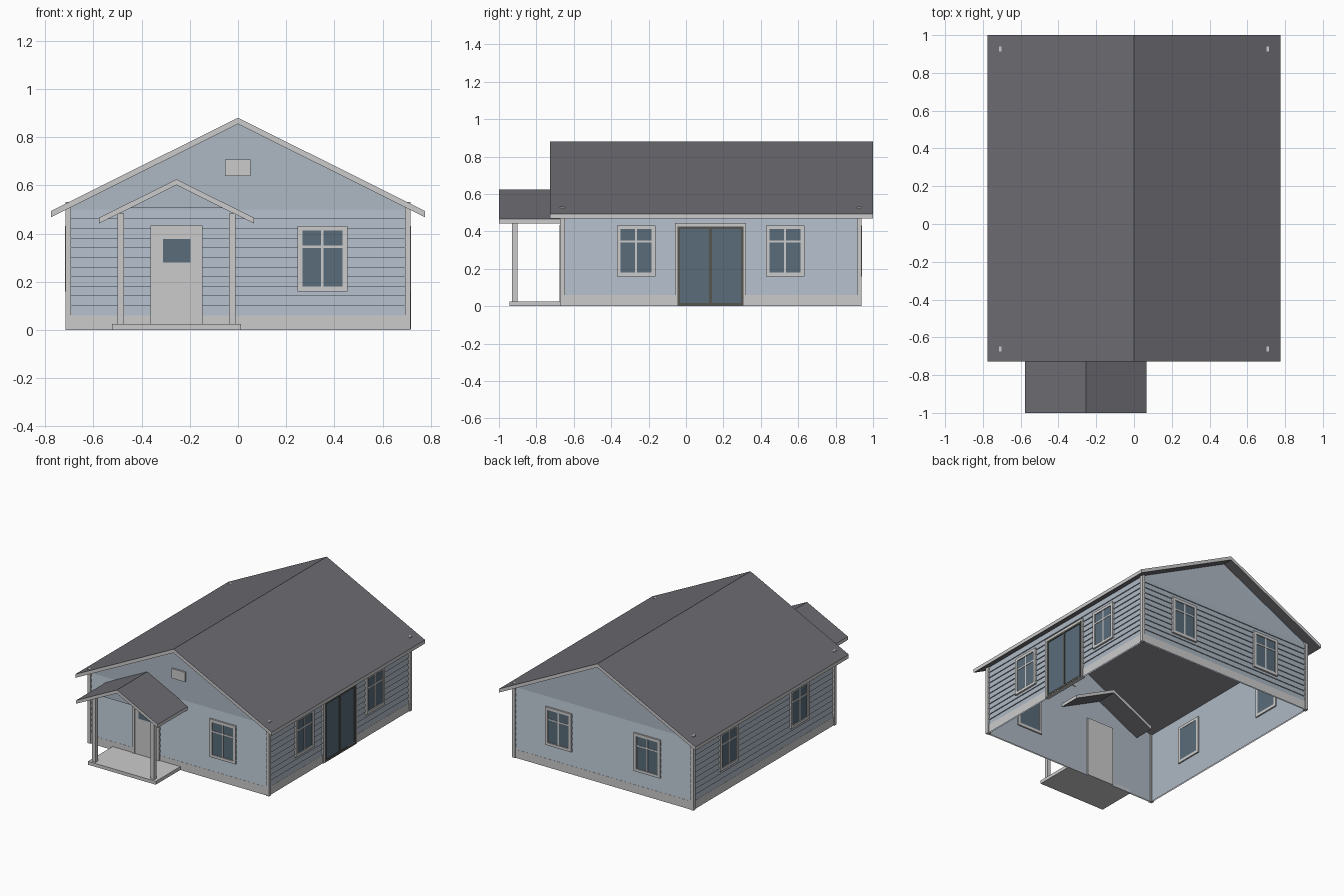
import bpy, bmesh
from math import radians
from mathutils import Matrix, Vector

if "Cube" in bpy.data.objects:
    bpy.data.objects.remove(bpy.data.objects["Cube"])


def material(name, rgb):
    m = bpy.data.materials.new(name)
    m.diffuse_color = (*rgb, 1)
    m.use_nodes = True
    m.node_tree.nodes["Principled BSDF"].inputs["Base Color"].default_value = m.diffuse_color
    return m


SIDING = material("siding_blue", (0.42, 0.48, 0.55))
ROOF = material("roof_grey", (0.15, 0.15, 0.17))
TRIM = material("trim_light", (0.6, 0.6, 0.58))
GLASS = material("glass_blue", (0.10, 0.15, 0.19))
DARK = material("dark_frame", (0.09, 0.09, 0.08))

HX, Y0, Y1 = 0.70, -0.66, 0.925        # wall planes


def finish(name, bm, *mats):
    me = bpy.data.meshes.new(name)
    bm.to_mesh(me)
    bm.free()
    for m in mats:
        me.materials.append(m)
    ob = bpy.data.objects.new(name, me)
    bpy.context.collection.objects.link(ob)
    return ob


def boxes(name, mat, items, M=Matrix()):
    """Each item is (x0, x1, y0, y1, z0, z1)."""
    bm = bmesh.new()
    for x0, x1, y0, y1, z0, z1 in items:
        mid = Vector((x0 + x1, y0 + y1, z0 + z1)) / 2
        size = Matrix.Diagonal((x1 - x0, y1 - y0, z1 - z0, 1))
        bmesh.ops.create_cube(bm, size=1, matrix=M @ Matrix.Translation(mid) @ size)
    return finish(name, bm, mat)


def frame(u0, u1, z0, z1, w, front, back=0.01):
    """Four bars round an opening; the wall's outside is local -y."""
    return [(u0, u0 + w, -front, back, z0, z1), (u1 - w, u1, -front, back, z0, z1),
            (u0 + w, u1 - w, -front, back, z0, z0 + w),
            (u0 + w, u1 - w, -front, back, z1 - w, z1)]


def wall(x, y, deg):
    return Matrix.Translation((x, y, 0)) @ Matrix.Rotation(radians(deg), 4, 'Z')


FRONT, BACK = wall(0, Y0, 0), wall(0, Y1, 180)
RIGHT, LEFT = wall(HX, 0, 90), wall(-HX, 0, -90)


def window(name, u, M):
    u0, u1, z0, z1 = u - 0.103, u + 0.103, 0.16, 0.432
    bars = frame(u0, u1, z0, z1, 0.02, 0.017)
    bars += [(u - 0.005, u + 0.005, -0.014, 0, z0 + 0.02, z1 - 0.02),
             (u0 + 0.02, u1 - 0.02, -0.014, 0, 0.34, 0.35)]
    boxes(name + "_frame", TRIM, bars, M)
    boxes(name + "_glass", GLASS, [(u0 + 0.02, u1 - 0.02, -0.011, 0.008, z0 + 0.02, z1 - 0.02)], M)


def loft(name, mat, rings):
    """Skin of rectangles round the house, each ring (offset, z)."""
    bm = bmesh.new()
    prev = None
    for o, z in rings:
        x, a, b = HX + o, Y0 - o, Y1 + o
        cur = [bm.verts.new(p) for p in ((-x, a, z), (x, a, z), (x, b, z), (-x, b, z))]
        if prev:
            for i in range(4):
                j = (i + 1) % 4
                bm.faces.new((prev[i], prev[j], cur[j], cur[i]))
        prev = cur
    return finish(name, bm, mat)


def prism(bm, profile, y0, y1):
    """Extrude an x/z outline along y."""
    f = bm.faces.new([bm.verts.new((x, y0, z)) for x, z in profile])
    ext = bmesh.ops.extrude_face_region(bm, geom=[f])["geom"]
    bmesh.ops.translate(bm, vec=(0, y1 - y0, 0),
                        verts=[v for v in ext if isinstance(v, bmesh.types.BMVert)])
    bmesh.ops.recalc_face_normals(bm, faces=bm.faces)


def gable_roof(name, cx, half, top, eave, t, y0, y1):
    bm = bmesh.new()
    prism(bm, [(cx - half, eave), (cx, top), (cx + half, eave),
               (cx + half, eave - t), (cx, top - t), (cx - half, eave - t)], y0, y1)
    for f in bm.faces:                  # slopes dark, fascia and gable ends light
        f.material_index = 0 if abs(f.normal.z) > 0.6 else 1
    return finish(name, bm, ROOF, TRIM)


# Wall shell, open below, with gable ends
bm = bmesh.new()
outline = [(-HX, 0), (HX, 0), (HX, 0.505), (0, 0.855), (-HX, 0.505)]
a, b = [[bm.verts.new((x, y, z)) for x, z in outline] for y in (Y0, Y1)]
bm.faces.new(a)
bm.faces.new(b[::-1])
bm.faces.new((a[1], b[1], b[2], a[2]))
bm.faces.new((b[0], a[0], a[4], b[4]))
finish("walls", bm, SIDING)

# Lapped boards and base band
rings = []
for i in range(11):
    z = 0.06 + 0.04 * i
    rings += [(0.008, z), (0.001, z + 0.04)]
loft("lap_siding", SIDING, rings)
loft("base_band", TRIM, [(0.009, 0), (0.009, 0.06), (0.001, 0.06)])

# Corner boards, tips just breaking through the roof
boxes("corner_boards", TRIM, [(x, x + 0.024, y, y + 0.026, 0, 0.531)
      for x in (-0.716, 0.692) for y in (Y0 - 0.014, Y1 - 0.012)])

# Roofs
gable_roof("main_roof", 0, 0.775, 0.88, 0.494, 0.026, -0.727, 1.0)
gable_roof("porch_roof", -0.255, 0.322, 0.625, 0.465, 0.024, -1.0, -0.51)

# Porch
boxes("porch_slab", TRIM, [(-0.522, 0.013, -0.945, Y0, 0, 0.024)])
boxes("porch_posts", TRIM, [(x, x + 0.028, -0.93, -0.902, 0.024, 0.482) for x in (-0.5, -0.038)])
bm = bmesh.new()
prism(bm, [(-0.447, 0.505), (-0.063, 0.505), (-0.255, 0.602)], -0.925, -0.907)
finish("porch_gable", bm, SIDING)

# Windows
window("front_window", 0.35, FRONT)
for i, u in enumerate((-0.267, 0.53)):
    window(f"right_window_{i}", u, RIGHT)
    window(f"left_window_{i}", -u, LEFT)
for i, u in enumerate((-0.35, 0.35)):
    window(f"back_window_{i}", u, BACK)

# Front door with its pane, and the gable vent
boxes("door_frame", TRIM, frame(-0.362, -0.148, 0.0, 0.433, 0.02, 0.016), FRONT)
boxes("front_door", TRIM, [(-0.342, -0.168, -0.012, 0.01, 0.02, 0.413)], FRONT)
boxes("door_pane", GLASS, [(-0.312, -0.197, -0.014, 0, 0.28, 0.378)], FRONT)
boxes("gable_vent", TRIM, [(-0.053, 0.052, -0.012, 0.005, 0.638, 0.707)], FRONT)

# Sliding glass door on the right side
boxes("sliding_door_trim", TRIM, frame(-0.06, 0.32, 0.0, 0.445, 0.018, 0.016), RIGHT)
boxes("sliding_door_frame", DARK, frame(-0.045, 0.307, 0.004, 0.427, 0.014, 0.018)
      + [(0.124, 0.138, -0.017, 0, 0.018, 0.413)], RIGHT)
boxes("sliding_door_glass", GLASS, [(-0.031, 0.293, -0.012, 0.005, 0.018, 0.413)], RIGHT)
